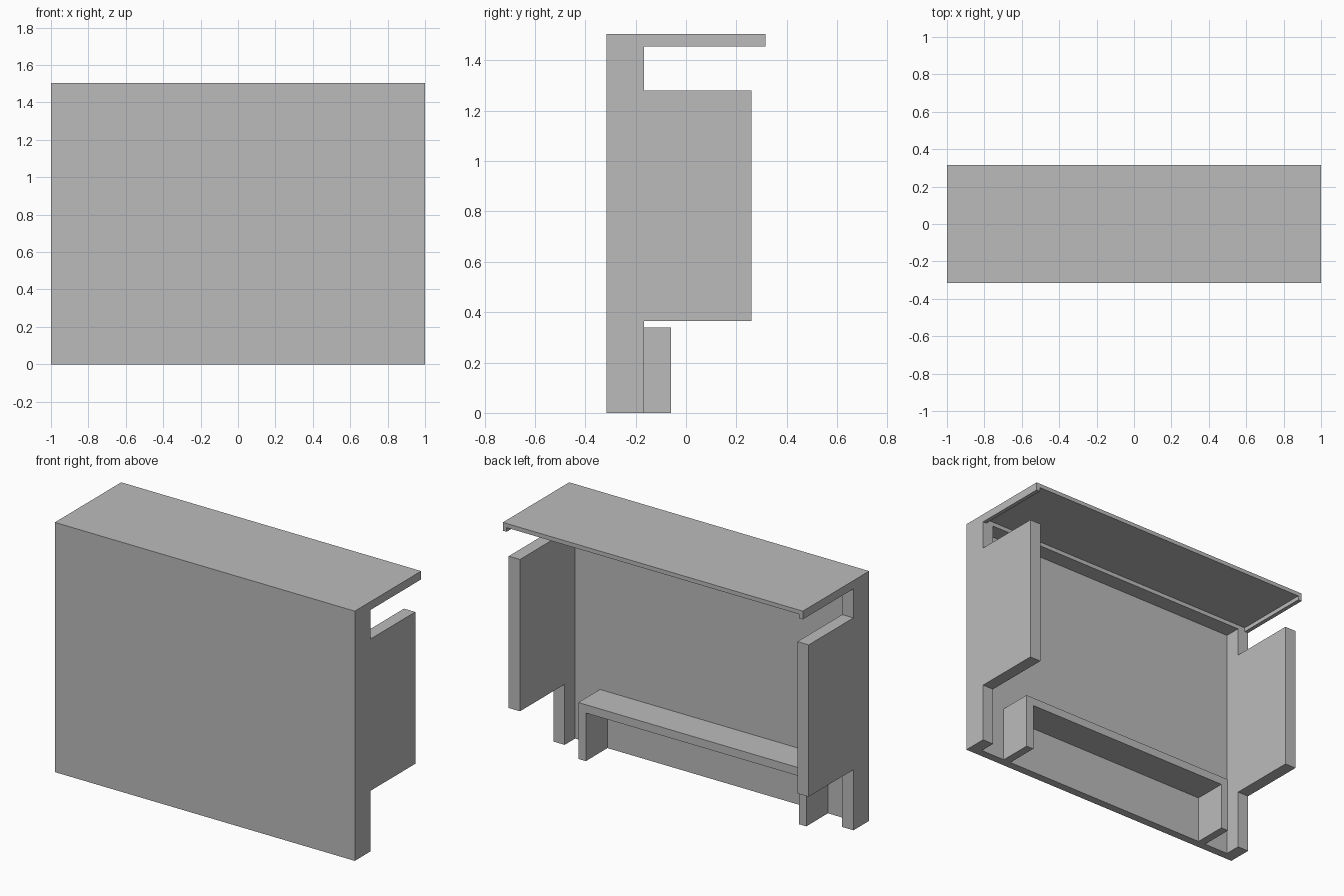
import bpy
import bmesh

cube = bpy.data.objects.get("Cube")
if cube:
    bpy.data.objects.remove(cube, do_unlink=True)

grey = bpy.data.materials.new("plain_grey")
grey.use_nodes = True
colour = (0.5, 0.5, 0.5, 1)
grey.diffuse_color = colour
grey.node_tree.nodes["Principled BSDF"].inputs["Base Color"].default_value = colour


def extrude_profile(name, points, place, direction):
    """Extrude a closed 2D outline; place maps each point to 3D."""
    bm = bmesh.new()
    face = bm.faces.new([bm.verts.new(place(a, b)) for a, b in points])
    result = bmesh.ops.extrude_face_region(bm, geom=[face])
    moved = [v for v in result["geom"] if isinstance(v, bmesh.types.BMVert)]
    bmesh.ops.translate(bm, verts=moved, vec=direction)
    bmesh.ops.recalc_face_normals(bm, faces=bm.faces)
    mesh = bpy.data.meshes.new(name)
    bm.to_mesh(mesh)
    bm.free()
    mesh.materials.append(grey)
    obj = bpy.data.objects.new(name, mesh)
    bpy.context.collection.objects.link(obj)
    return obj


def box(name, x, y, z):
    outline = [(x[0], z[0]), (x[1], z[0]), (x[1], z[1]), (x[0], z[1])]
    return extrude_profile(name, outline, lambda a, b: (a, y[0], b), (0, y[1] - y[0], 0))


# Main dimensions
HEIGHT, FRONT, BACK = 1.505, -0.316, 0.316
INNER = FRONT + 0.05      # rear surface of the front panel
POST = FRONT + 0.15       # rear edge of the narrow side posts
WALL = 0.075
SLAB = HEIGHT - 0.05      # underside of the top slab
POCKET = HEIGHT - 0.025   # underside of the thin part of the top
LIP = 0.025

# Front panel
box("front_panel", (-1, 1), (FRONT, INNER), (0, SLAB))

# Top: thick front rail with a thin lipped overhang behind it
box("top_rail", (-1, 1), (FRONT, POST), (SLAB, HEIGHT))
overhang = [(-1, SLAB), (-1 + LIP, SLAB), (-1 + LIP, POCKET), (1 - LIP, POCKET),
            (1 - LIP, SLAB), (1, SLAB), (1, HEIGHT), (-1, HEIGHT)]
extrude_profile("top_overhang", overhang, lambda a, b: (a, POST, b), (0, BACK - POST, 0))

# Side walls: posts with a deep wing in the middle
WING, LOW, HIGH = 0.26, 0.365, 1.28
side = [(INNER, 0), (POST, 0), (POST, LOW), (WING, LOW),
        (WING, HIGH), (POST, HIGH), (POST, SLAB), (INNER, SLAB)]
for label, sign in (("left", 1), ("right", -1)):
    extrude_profile(label + "_side_wall", side,
                    lambda a, b: (sign, a, b), (-sign * WALL, 0, 0))

# Low bench: an upturned U joined to the front panel
W, H, T = 0.76, 0.34, 0.05
bench = [(-W, 0), (-W + T, 0), (-W + T, H - T), (W - T, H - T),
         (W - T, 0), (W, 0), (W, H), (-W, H)]
extrude_profile("bench", bench, lambda a, b: (a, INNER, b), (0, -0.06 - INNER, 0))
